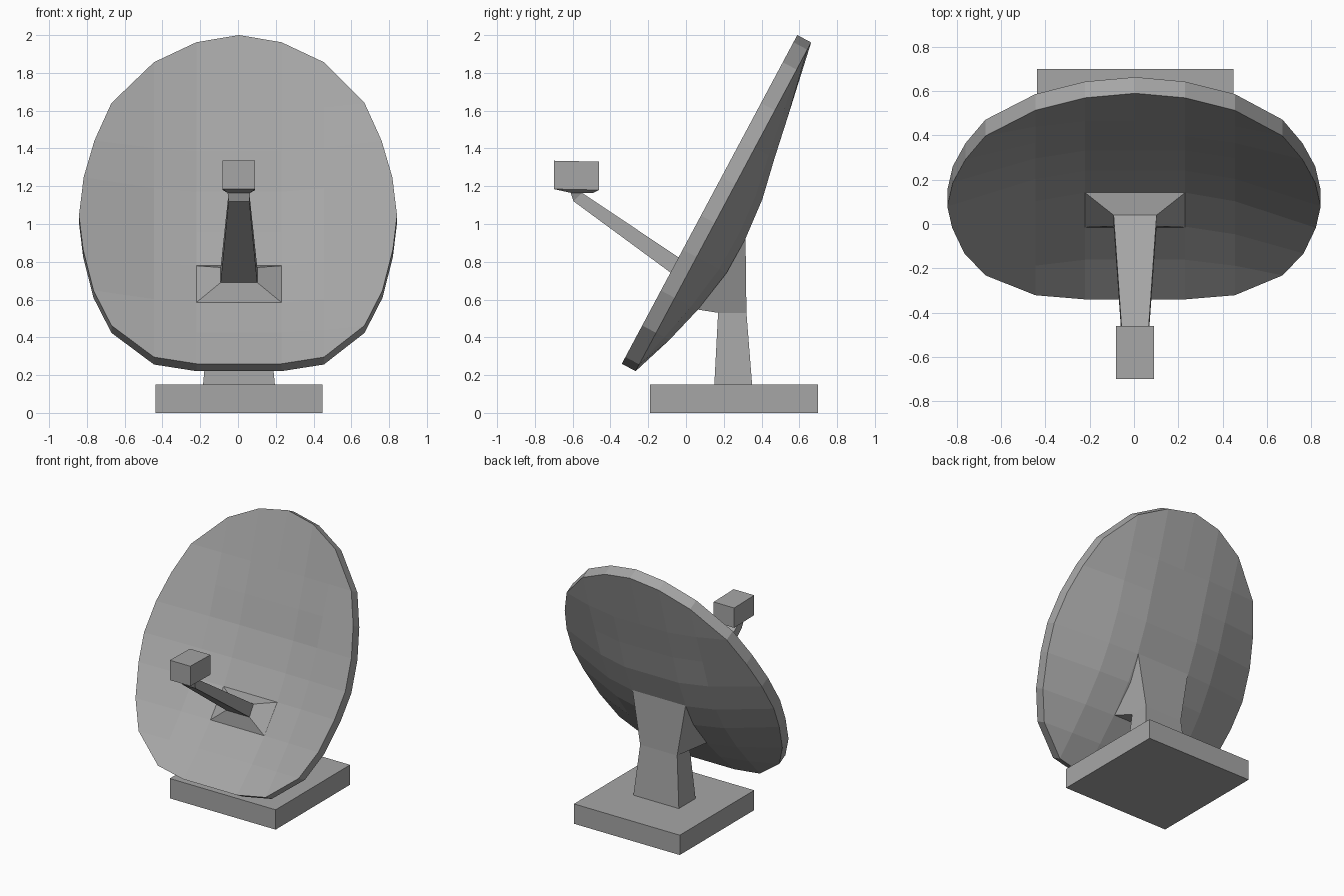
import bpy, bmesh
from mathutils import Vector

if "Cube" in bpy.data.objects:
    bpy.data.objects.remove(bpy.data.objects["Cube"])

CX = 0.005  # shared centre line

# Mid grey for every part
GREY = bpy.data.materials.new("mid_grey")
GREY.diffuse_color = (0.38, 0.38, 0.38, 1)
GREY.use_nodes = True
GREY.node_tree.nodes["Principled BSDF"].inputs["Base Color"].default_value = GREY.diffuse_color


def finish(bm, name):
    bmesh.ops.recalc_face_normals(bm, faces=bm.faces)
    me = bpy.data.meshes.new(name)
    bm.to_mesh(me)
    bm.free()
    me.materials.append(GREY)
    ob = bpy.data.objects.new(name, me)
    bpy.context.collection.objects.link(ob)
    return ob


def loft(name, sections):
    """Each section is a rectangle: (edge A y, z), (edge B y, z), half width."""
    bm = bmesh.new()
    rings = []
    for (ya, za), (yb, zb), h in sections:
        rings.append([bm.verts.new((CX + x, y, z)) for x, y, z in
                      ((-h, ya, za), (h, ya, za), (h, yb, zb), (-h, yb, zb))])
    for a, b in zip(rings, rings[1:]):
        for i in range(4):
            j = (i + 1) % 4
            bm.faces.new((a[i], a[j], b[j], b[i]))
    bm.faces.new(rings[0])
    bm.faces.new(rings[-1])
    return finish(bm, name)


# Ground slab
loft("base_slab", [((-0.19, 0), (0.70, 0), 0.443),
                   ((-0.19, 0.15), (0.70, 0.15), 0.443)])

# Pedestal, narrowing to a waist then flaring into the back of the dish
loft("pedestal", [((0.15, 0.15), (0.35, 0.15), 0.19),
                  ((0.17, 0.53), (0.32, 0.53), 0.155),
                  ((0.055, 0.548), (0.315, 0.94), 0.225)])

# Feed arm with flared foot, neck and receiver box
loft("feed_arm", [((-0.015, 0.585), (0.141, 0.779), 0.225),
                  ((-0.01, 0.69), (0.04, 0.77), 0.097),
                  ((-0.595, 1.12), (-0.55, 1.165), 0.055),
                  ((-0.61, 1.165), (-0.49, 1.165), 0.06),
                  ((-0.70, 1.185), (-0.46, 1.18), 0.086),
                  ((-0.70, 1.335), (-0.46, 1.33), 0.086)])

# Dish: u runs up the tilted rim plane, n points out of its back
ORIGIN = Vector((0, -0.34, 0.26))
UP = Vector((0, 0.471, 0.882))
BACK = Vector((0, 0.882, -0.471))
FLAT = 0.225  # half width of the flat middle columns
COLS = (-0.45, -FLAT, 0, FLAT, 0.45)
# rows: height, rim half width, bowl depth
ROWS = ((0.23, 0.67, 0.08), (0.44, 0.765, 0.137), (0.685, 0.82, 0.18),
        (0.89, 0.842, 0.183), (1.12, 0.817, 0.163), (1.34, 0.76, 0.118),
        (1.565, 0.67, 0.077))

bm = bmesh.new()


def dish_vert(x, u, d):
    return bm.verts.new(ORIGIN + Vector((x + CX * (abs(x) < 0.6), 0, 0)) + UP * u + BACK * d)


def bowl(x, w, d):
    return d * (1 - (max(abs(x), FLAT) ** 2 - FLAT ** 2) / (w ** 2 - FLAT ** 2))


grid = [[dish_vert(x, u, 0) for x, u in zip(COLS, (0.04, 0, 0, 0, 0.04))]]
for u, w, d in ROWS:
    grid.append([dish_vert(x, u, bowl(x, w, d)) for x in (-w, *COLS, w)])
grid.append([dish_vert(x, u, 0)
             for x, u in zip(COLS, (1.81, 1.93, 1.973, 1.93, 1.81))])

for a, b in zip(grid, grid[1:]):
    if len(a) == len(b):
        for i in range(len(a) - 1):
            bm.faces.new((a[i], a[i + 1], b[i + 1], b[i]))
    else:  # end caps: quads in the middle, a triangle at each side
        wide, cap = (a, b) if len(a) > len(b) else (b, a)
        for i in range(4):
            bm.faces.new((wide[i + 1], wide[i + 2], cap[i + 1], cap[i]))
        bm.faces.new((wide[0], wide[1], cap[0]))
        bm.faces.new((wide[5], wide[6], cap[4]))

# Dish thickness
ext = bmesh.ops.extrude_face_region(bm, geom=bm.faces[:], use_keep_orig=True)
moved = [g for g in ext["geom"] if isinstance(g, bmesh.types.BMVert)]
bmesh.ops.translate(bm, verts=moved, vec=BACK * 0.083)
finish(bm, "dish")
